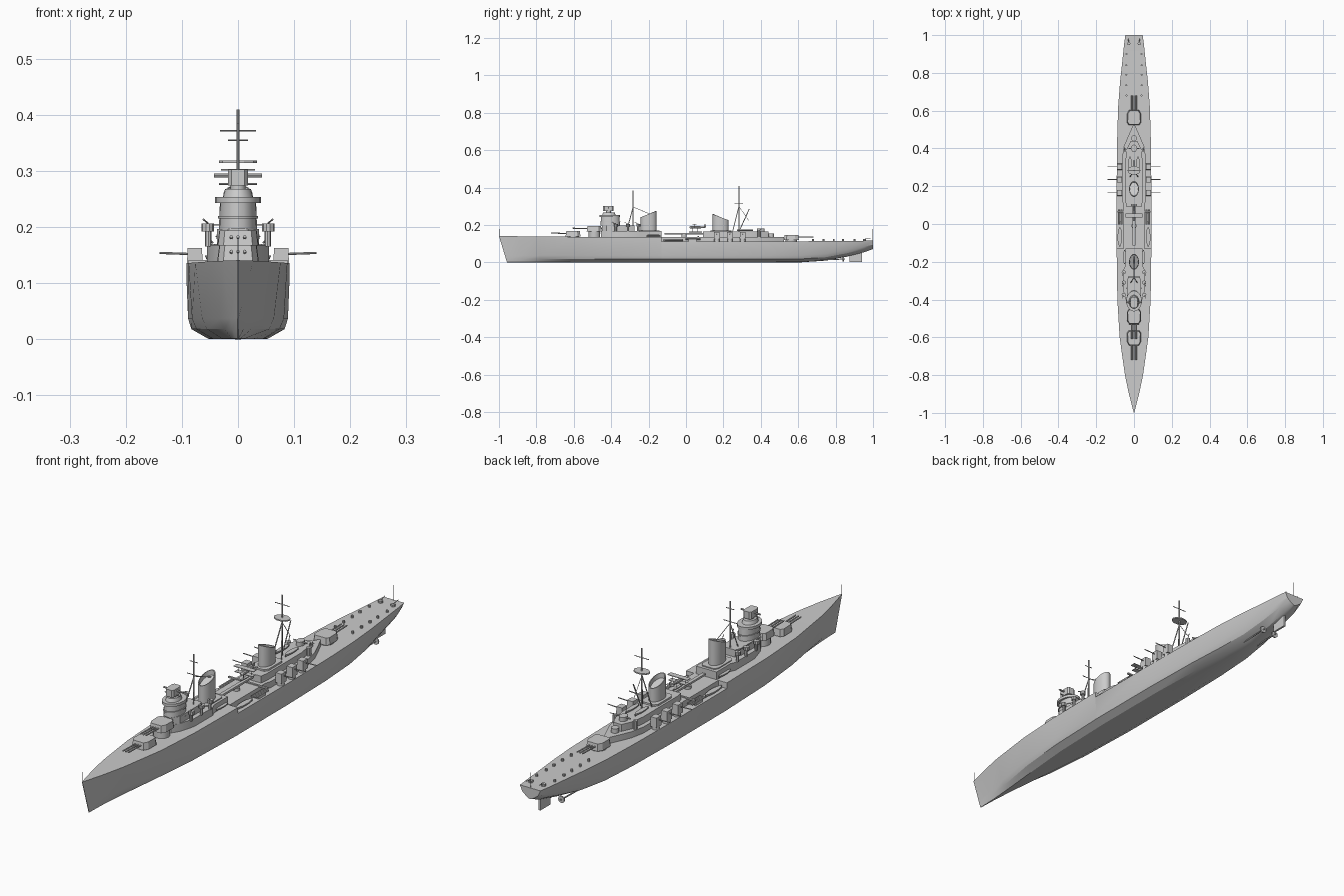
import bpy, bmesh, math
from mathutils import Vector


def finish(name, bm):
    bmesh.ops.recalc_face_normals(bm, faces=bm.faces)
    me = bpy.data.meshes.new(name)
    bm.to_mesh(me)
    bm.free()
    ob = bpy.data.objects.new(name, me)
    bpy.context.collection.objects.link(ob)
    return ob


def loft(name, rings):
    """Closed rings of equal length joined by quads, capped at both ends."""
    bm = bmesh.new()
    vs = [[bm.verts.new(p) for p in r] for r in rings]
    n = len(vs[0])
    for a, b in zip(vs, vs[1:]):
        for i in range(n):
            j = (i + 1) % n
            bm.faces.new((a[i], a[j], b[j], b[i]))
    bm.faces.new(vs[0])
    bm.faces.new(vs[-1])
    bmesh.ops.remove_doubles(bm, verts=bm.verts, dist=1e-5)
    return finish(name, bm)


def prism(name, pts, z0, z1, s=1.0):
    """Plan outline extruded upward; s shrinks the top."""
    cx = sum(p[0] for p in pts) / len(pts)
    cy = sum(p[1] for p in pts) / len(pts)
    top = [(cx + (x - cx) * s, cy + (y - cy) * s, z1) for x, y in pts]
    return loft(name, [[(x, y, z0) for x, y in pts], top])


def sym(half):
    """Mirror a right-hand outline (x > 0) about x = 0."""
    return half + [(-x, y) for x, y in reversed(half) if x > 0]


def box(name, x, y, z0, z1, hx, hy, s=1.0):
    return prism(name, [(x - hx, y - hy), (x + hx, y - hy), (x + hx, y + hy), (x - hx, y + hy)], z0, z1, s)


def oval(x, y, rx, ry, n=20):
    return [(x + rx * math.cos(2 * math.pi * i / n), y + ry * math.sin(2 * math.pi * i / n)) for i in range(n)]


def drum(name, x, y, z0, z1, rx, ry=None, s=1.0, n=20):
    return prism(name, oval(x, y, rx, ry or rx, n), z0, z1, s)


def rod(name, a, b, r, n=6):
    a, b = Vector(a), Vector(b)
    q = (b - a).to_track_quat('Z', 'Y')
    c = [q @ Vector((px, py, 0)) * 1.0 for px, py in oval(0, 0, r, r, n)]
    return loft(name, [[a + p for p in c], [b + p for p in c]])


def boat(name, x, y, z, length, w):
    rings = []
    for t in (-0.5, -0.4, -0.2, 0.1, 0.35, 0.5):
        k = max(0.12, 1 - (2 * abs(t)) ** 3)
        yy = y + t * length
        rings.append([(x - w * k, yy, z + w), (x + w * k, yy, z + w),
                      (x + w * k * .7, yy, z + w * .3), (x, yy, z), (x - w * k * .7, yy, z + w * .3)])
    return loft(name, rings)


# Hull stations: y, deck half width, side, bilge, bottom, deck z, keel z
stations = [(-1, .001, .001, .001, .001, .141, 0), (-.9, .027, .014, .010, .004, .140, 0),
            (-.8, .048, .032, .024, .011, .139, 0), (-.6, .076, .064, .055, .028, .137, 0),
            (-.4, .088, .082, .074, .045, .136, 0), (-.131, .092, .089, .083, .053, .136, 0),
            (-.13, .092, .089, .083, .053, .113, 0), (.2, .092, .089, .083, .053, .112, 0),
            (.45, .089, .085, .078, .045, .112, 0), (.62, .084, .078, .068, .032, .113, .001),
            (.75, .074, .067, .055, .022, .114, .010), (.86, .062, .056, .044, .015, .115, .031),
            (.955, .052, .047, .037, .012, .116, .055), (1, .046, .036, .022, .006, .117, .072)]
rings = []
for y, wd, ws, wl, wb, zt, zk in stations:
    d = zt - zk
    half = [(0, zk), (wb, zk + .001), (wl, zk + min(.018, d * .25)), (ws, zk + min(.037, d * .5)), (wd, zt)]
    rake = max(0, (-y - .6) / .4) * .043
    ring = half + [(-x, z) for x, z in reversed(half[1:])]
    rings.append([(x, y + rake * (1 - z / .141), z) for x, z in ring])
loft("hull", rings)

# Rudder, propeller shafts and screws
box("rudder", 0, .907, .003, .06, .004, .033)
for s in (-1, 1):
    rod("propeller_shaft", (s * .028, .66, .012), (s * .03, .85, .018), .003)
    rod("propeller", (s * .03, .838, .018), (s * .03, .844, .018), .014, 10)

# Triple main gun turrets: y, base z, turret z, facing
for y, zb, zt, f in ((-.603, .13, .140, -1), (-.49, .13, .166, -1), (.563, .105, .120, 1)):
    out = sym([(.026, y + f * .041), (.036, y + f * .022), (.037, y - f * .026), (.028, y - f * .039)])
    prism("main_turret", out, zt, zt + .028, .9)
    drum("turret_barbette", 0, y, zb, zt, .031)
    for x in (-.012, 0, .012):
        rod("main_gun", (x, y + f * .03, zt + .015), (x, y + f * .118, zt + .017), .0028, 8)

# Forward superstructure
prism("forward_deckhouse", sym([(.018, -.455), (.036, -.425), (.055, -.36), (.055, -.24), (.046, -.22), (.046, -.13)]), .13, .168)
prism("bridge_base", sym([(.018, -.45), (.037, -.425), (.037, -.30), (.028, -.275)]), .168, .197)
drum("bridge_tower", 0, -.405, .197, .243, .034, .052, .95)
drum("tower_gallery", 0, -.405, .215, .22, .036, .055)
drum("bridge_platform", 0, -.408, .243, .254, .041, .055)
drum("director_base", 0, -.412, .254, .268, .027, .036, .85)
drum("director_pedestal", 0, -.415, .266, .28, .013)
prism("fire_director", sym([(.012, -.444), (.018, -.436), (.018, -.394), (.012, -.388)]), .274, .303)
rod("main_rangefinder", (-.043, -.415, .292), (.043, -.415, .292), .0035, 8)
rod("lower_rangefinder", (-.034, -.42, .277), (.034, -.42, .277), .002, 8)
for s in (-1, 1):
    for y in (-.375, -.31, -.255):
        drum("light_gun_post", s * .053, y, .165, .192, .006, n=8)
        drum("light_gun_tub", s * .054, y, .192, .206, .011, .011, n=10)
        rod("light_gun", (s * .054, y, .207), (s * .062, y - .02, .214), .0015)
    for y in (-.39, -.34):
        rod("porthole", (s * .036, y, .183), (s * .0385, y, .183), .004, 8)
    for z in (.157, .183):
        rod("front_porthole", (s * .012, -.457, z), (s * .012, -.45, z), .003, 8)

# Funnels with slanted lips and dark openings left as recessed shells
for y, zf, zr, zb in ((-.2, .242, .275, .13), (.185, .258, .226, .13)):
    def level(k, ins, drop=0):
        return [(px * ins, y + (py - y) * ins,
                 zb + (zf + (zr - zf) * (py - y + .042) / .084 - zb - drop) * k)
                for px, py in oval(0, y, .026, .042, 24)]
    loft("funnel", [level(0, 1), level(1, 1), level(1, .88), level(1, .86, .02)])
    prism("funnel_casing", sym([(.026, y - .055), (.036, y - .04), (.036, y + .045), (.026, y + .058)]), .13, .172)

# Midship and aft deckhouses
prism("midship_deckhouse", sym([(.055, -.13), (.055, .1), (.062, .12), (.062, .36), (.05, .42), (.02, .49), (.004, .525)]), .108, .137)
prism("aft_deckhouse", sym([(.04, .09), (.045, .12), (.045, .34), (.036, .40), (.018, .44)]), .137, .165)
box("hangar_deck_edge", 0, .065, .135, .141, .088, .004)
drum("aft_control", 0, .40, .165, .182, .015, .02)
rod("aft_rangefinder", (-.03, .40, .177), (.03, .40, .177), .003, 8)
drum("aft_gun_tub", 0, .455, .135, .155, .015)

# Side gun mounts, torpedo tubes, boats and deck fittings on both sides
for s in (-1, 1):
    for y in (.165, .235, .303):
        drum("side_gun_ring", s * .077, y, .108, .126, .014)
        box("side_gun_shield", s * .077, y, .124, .163, .014, .016, .93)
        rod("side_gun", (s * .085, y, .152), (s * .14, y, .154), .002, 8)
    for i in range(4):
        x = s * (.063 + i * .0065)
        rod("torpedo_tube", (x, -.002, .124), (x, .078, .124), .003, 8)
    box("torpedo_mount", s * .072, .035, .11, .123, .012, .022)
    boat("deck_boat", s * .075, -.068, .114, .105, .012)
    boat("aft_boat", s * .021, .315, .167, .085, .010)
    boat("upper_boat", s * .05, -.175, .14, .075, .009)
    for y in (.68, .735, .79, .84, .9):
        drum("bollard", s * .04, y, .11, .124, .005, n=8)
    drum("stern_gun_tub", s * .028, .955, .11, .125, .009, n=10)
    rod("stern_gun", (s * .028, .955, .125), (s * .03, .985, .13), .0015)
    drum("aft_light_gun_tub", s * .045, .39, .137, .17, .009, n=10)
    rod("aft_light_gun", (s * .045, .39, .172), (s * .055, .41, .182), .0015)

# Tripod masts: y, base z, top z, leg top, leg direction
for name, y, zb, zt, zl, f in (("fore", -.283, .165, .385, .295, -1), ("main", .283, .16, .41, .30, -1)):
    rod(name + "_mast", (0, y, zb), (0, y, zt), .003, 8)
    for s in (-1, 1):
        rod(name + "_mast_leg", (s * .022, y + f * .035, zb), (0, y, zl), .0022)
rod("fore_yard", (-.018, -.283, .355), (.018, -.283, .355), .0015)
rod("fore_lower_yard", (-.03, -.283, .302), (.03, -.283, .302), .0015)
rod("fore_boom", (0, -.28, .295), (0, -.17, .25), .0015)
rod("main_yard", (-.032, .283, .372), (.032, .283, .372), .0015)
drum("main_mast_platform", 0, .283, .314, .319, .034, .024, n=10)
rod("derrick", (0, .29, .18), (0, .338, .285), .0025)
rod("derrick_stay", (0, .283, .30), (0, .335, .225), .0012)
rod("bow_staff", (0, -.996, .138), (0, -.996, .18), .0013)
rod("stern_staff", (0, .996, .115), (0, .996, .178), .0013)

# Catapult with scout floatplane
drum("catapult_base", 0, -.01, .135, .149, .014)
box("catapult", 0, -.01, .149, .157, .007, .105)
boat("plane_float", 0, .05, .16, .07, .006)
for y in (.035, .06):
    rod("float_strut", (0, y, .163), (0, y, .188), .0013)
loft("plane_body", [[(x, y, z + .188) for x, z in oval(0, 0, r, r, 10)]
                    for y, r in ((.018, .004), (.028, .008), (.055, .008), (.105, .003))])
for z, hx in ((.182, .04), (.203, .045)):
    box("plane_wing", 0, .045, z, z + .0025, hx, .011)
for s in (-1, 1):
    rod("wing_strut", (s * .03, .045, .183), (s * .03, .045, .204), .0012)
box("plane_tail", 0, .1, .189, .191, .016, .006)
box("plane_fin", 0, .102, .19, .204, .001, .006)

# Crisp edges, smooth round surfaces
bpy.ops.object.select_all(action='SELECT')
bpy.context.view_layer.objects.active = bpy.data.objects["hull"]
bpy.ops.object.shade_smooth_by_angle(angle=math.radians(25))
